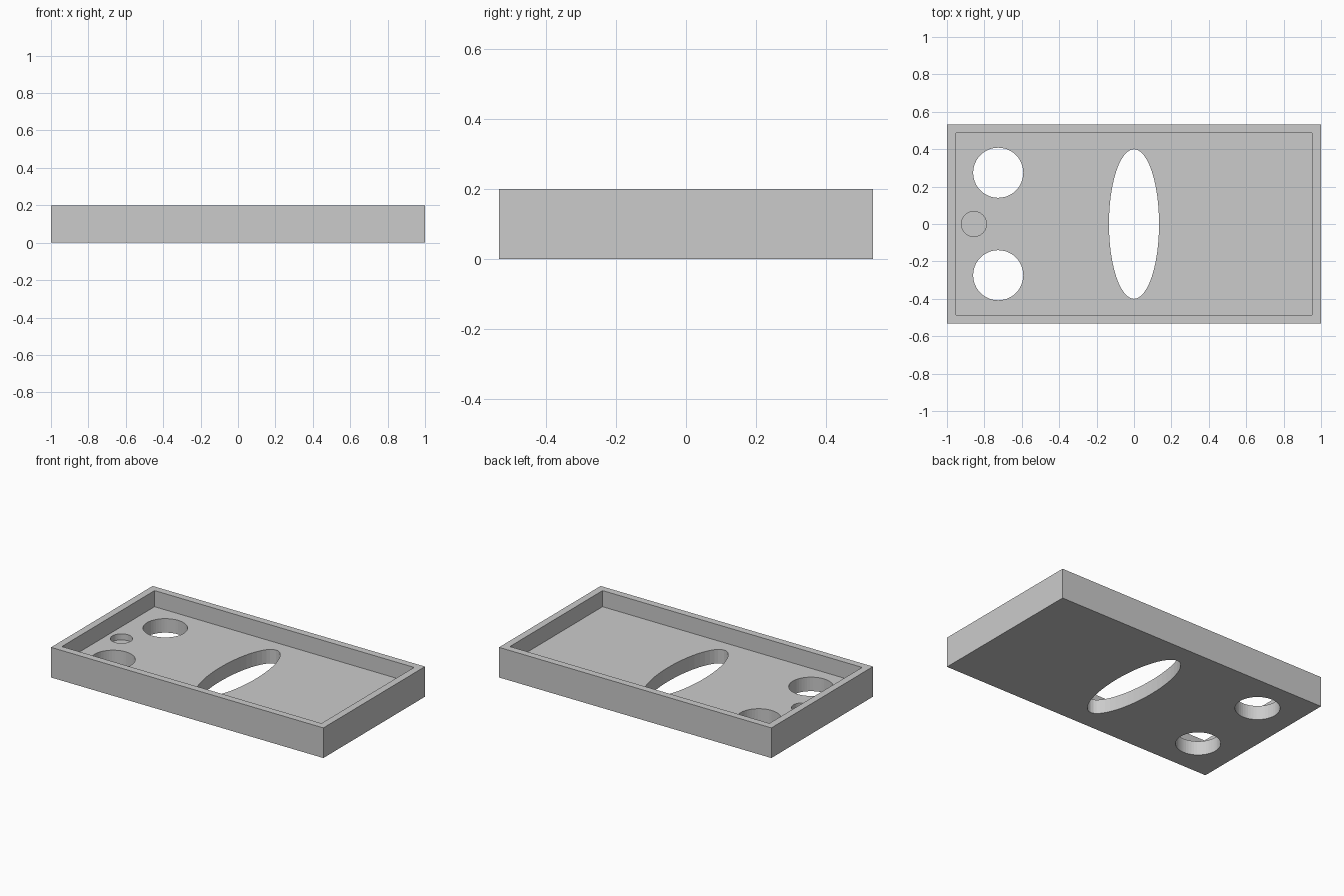
import bpy

if "Cube" in bpy.data.objects:
    bpy.data.objects.remove(bpy.data.objects["Cube"])

grey = bpy.data.materials.new("light grey")
grey.use_nodes = True
colour = (0.6, 0.6, 0.6, 1)
grey.diffuse_color = colour
grey.node_tree.nodes["Principled BSDF"].inputs["Base Color"].default_value = colour

LENGTH, WIDTH, HEIGHT = 2.0, 1.066, 0.2
WALL, FLOOR = 0.047, 0.093


def box(name, length, width, bottom, top):
    bpy.ops.mesh.primitive_cube_add(size=1, location=(0, 0, (bottom + top) / 2))
    ob = bpy.context.object
    ob.name = name
    ob.scale = (length, width, top - bottom)
    bpy.ops.object.transform_apply(location=True, rotation=False, scale=True)
    ob.data.materials.append(grey)
    return ob


def hole(name, x, y, rx, ry, bottom=-0.1):
    top = HEIGHT + 0.1
    bpy.ops.mesh.primitive_cylinder_add(vertices=48, radius=1, depth=1,
                                        location=(x, y, (bottom + top) / 2))
    ob = bpy.context.object
    ob.name = name
    ob.scale = (rx, ry, top - bottom)
    bpy.ops.object.transform_apply(location=True, rotation=False, scale=True)
    ob.data.materials.append(grey)
    return ob


# Solid block for the tray
tray = box("tray", LENGTH, WIDTH, 0, HEIGHT)

# Pocket, oval slot, pair of round holes and shallow round recess
cutters = [
    box("pocket_cutter", LENGTH - 2 * WALL, WIDTH - 2 * WALL, FLOOR, HEIGHT + 0.1),
    hole("oval_slot_cutter", 0, 0, 0.134, 0.4),
    hole("recess_cutter", -0.856, 0, 0.067, 0.067, FLOOR - 0.04),
]
for side, sign in (("left", 1), ("right", -1)):
    cutters.append(hole(f"round_hole_cutter_{side}", -0.726, sign * 0.274, 0.134, 0.134))

# Cut each opening, then drop the cutters
bpy.ops.object.select_all(action="DESELECT")
tray.select_set(True)
bpy.context.view_layer.objects.active = tray
for cutter in cutters:
    mod = tray.modifiers.new(cutter.name, "BOOLEAN")
    mod.operation = "DIFFERENCE"
    mod.solver = "EXACT"
    mod.object = cutter
    bpy.ops.object.modifier_apply(modifier=mod.name)
    bpy.data.objects.remove(cutter)
